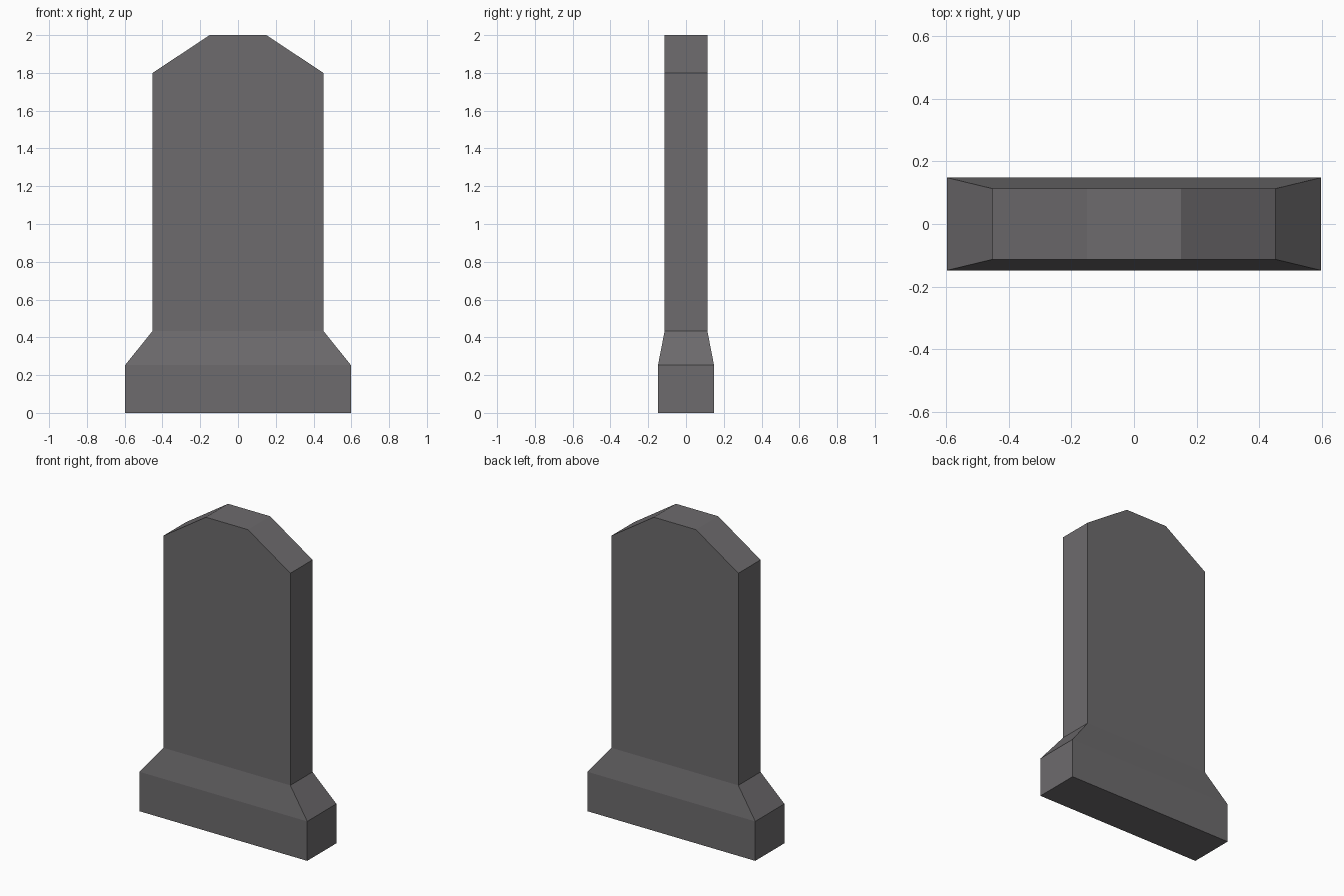
import bpy, bmesh

if "Cube" in bpy.data.objects:
    bpy.data.objects.remove(bpy.data.objects["Cube"])

stone = bpy.data.materials.new("dark_grey_stone")
stone.diffuse_color = (0.153, 0.147, 0.153, 1)
stone.use_nodes = True
stone.node_tree.nodes["Principled BSDF"].inputs["Base Color"].default_value = stone.diffuse_color

# Gravestone: stacked rectangular rings (half width, half depth, height)
rings = [
    (0.597, 0.148, 0.0),     # foot
    (0.597, 0.148, 0.254),   # top of plinth
    (0.452, 0.113, 0.434),   # end of sloped shoulder
    (0.452, 0.113, 1.8),     # top of straight slab
    (0.150, 0.113, 2.0),     # flat crown
]
bm = bmesh.new()
loops = [[bm.verts.new((sx * w, sy * d, z))
          for sx, sy in ((-1, -1), (1, -1), (1, 1), (-1, 1))]
         for w, d, z in rings]
for low, high in zip(loops, loops[1:]):
    for i in range(4):
        j = (i + 1) % 4
        bm.faces.new((low[i], low[j], high[j], high[i]))
bm.faces.new(loops[0][::-1])
bm.faces.new(loops[-1])

mesh = bpy.data.meshes.new("gravestone")
bm.to_mesh(mesh)
bm.free()
mesh.materials.append(stone)
bpy.context.collection.objects.link(bpy.data.objects.new("gravestone", mesh))
